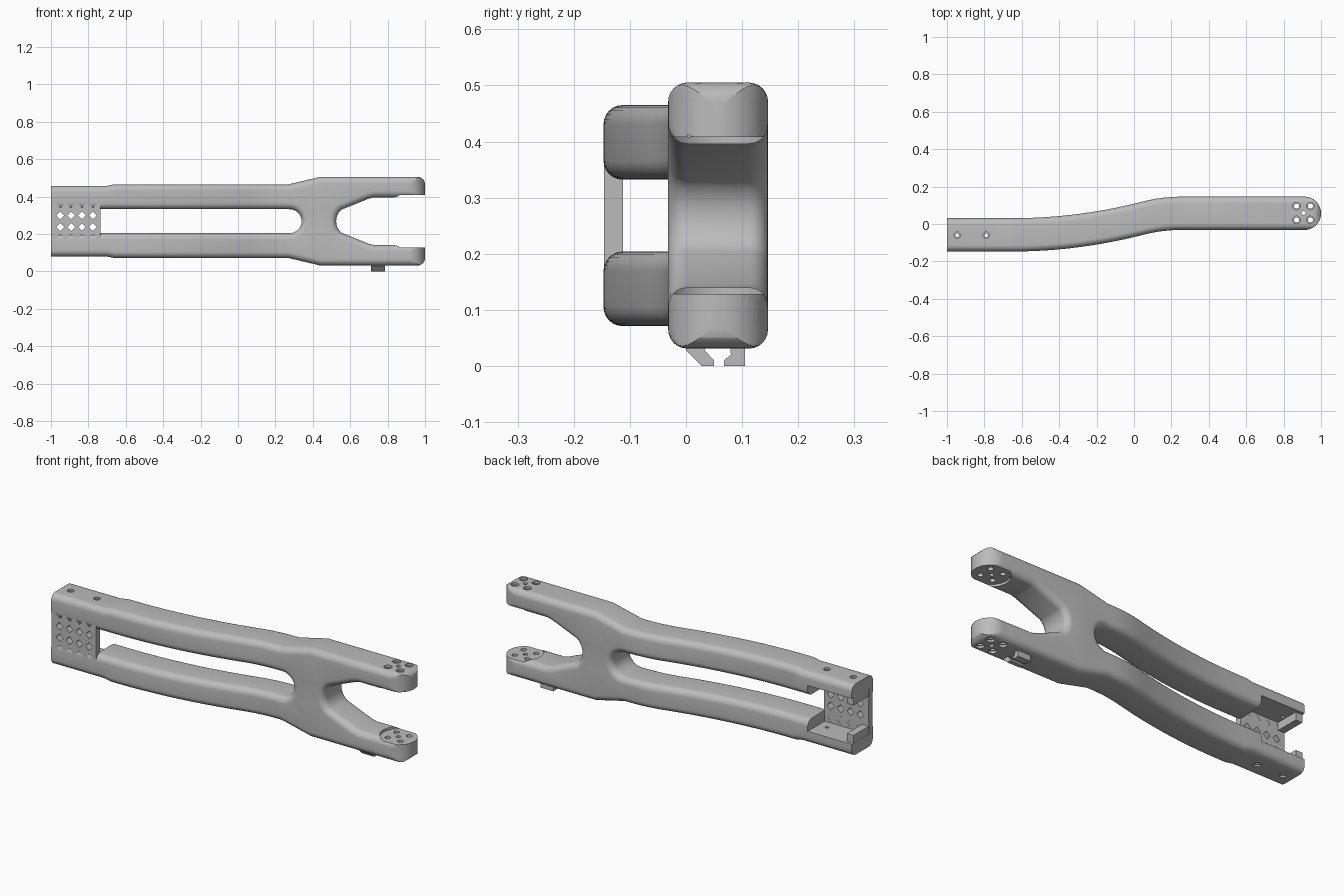
import bpy, bmesh, math
from mathutils import Matrix, Vector

cube = bpy.data.objects.get("Cube")
if cube:
    bpy.data.objects.remove(cube)

MID = 0.268          # height of the symmetry plane
HALF = 0.089         # half depth of the link
FILLET = 0.034       # rounding of the long edges
TIP = 0.911          # centre of the rounded fork ends

grey = bpy.data.materials.new("machined grey")
grey.use_nodes = True
grey.diffuse_color = (0.5, 0.5, 0.5, 1)
grey.node_tree.nodes["Principled BSDF"].inputs["Base Color"].default_value = (0.5, 0.5, 0.5, 1)


def finish(name, bm, helper=False):
    bmesh.ops.recalc_face_normals(bm, faces=bm.faces)
    mesh = bpy.data.meshes.new(name)
    bm.to_mesh(mesh)
    bm.free()
    ob = bpy.data.objects.new(name, mesh)
    bpy.context.collection.objects.link(ob)
    mesh.materials.append(grey)
    ob.hide_render = helper
    return ob


def box(bm, lo, hi):
    lo, hi = Vector(lo), Vector(hi)
    m = Matrix.Translation((lo + hi) / 2) @ Matrix.Diagonal((*(hi - lo), 1))
    bmesh.ops.create_cube(bm, size=1, matrix=m)


def rod(bm, centre, r, depth, axis="Z", sides=24):
    rot = Matrix.Rotation(math.pi / 2, 4, "X") if axis == "Y" else Matrix()
    bmesh.ops.create_cone(bm, cap_ends=True, segments=sides, radius1=r, radius2=r,
                          depth=depth, matrix=Matrix.Translation(centre) @ rot)


def loft(bm, rings):
    # Skin a stack of matching rings and close both ends
    rings = [[bm.verts.new(p) for p in ring] for ring in rings]
    n = len(rings[0])
    for a, b in zip(rings, rings[1:]):
        for i in range(n):
            j = (i + 1) % n
            bm.faces.new((a[i], a[j], b[j], b[i]))
    bm.faces.new(rings[0])
    bm.faces.new(rings[-1])


def cut(ob, cutter):
    mod = ob.modifiers.new(cutter.name, "BOOLEAN")
    mod.operation, mod.solver, mod.object = "DIFFERENCE", "EXACT", cutter
    bpy.context.view_layer.objects.active = ob
    bpy.ops.object.modifier_apply(modifier=mod.name)
    bpy.data.objects.remove(cutter)


def smooth(ob):
    bpy.ops.object.select_all(action="DESELECT")
    ob.select_set(True)
    bpy.context.view_layer.objects.active = ob
    bpy.ops.object.shade_smooth_by_angle(angle=math.radians(32))


def arc(cx, cz, rx, rz, a0, a1, n):
    angles = [math.radians(a0 + (a1 - a0) * i / n) for i in range(n + 1)]
    return [(cx + rx * math.cos(a), cz + rz * math.sin(a)) for a in angles]


def inset(points, d):
    # Offset a clockwise outline inward, leaving the square end flush
    def edge(p, q):
        t = (q - p).normalized()
        flush = p.x < -0.999 and q.x < -0.999
        return Vector((t.y, -t.x)), 0 if flush else d
    pts = [Vector(p) for p in points]
    out = []
    for i, p in enumerate(pts):
        n1, d1 = edge(pts[i - 1], p)
        n2, d2 = edge(p, pts[(i + 1) % len(pts)])
        det = n1.x * n2.y - n1.y * n2.x
        if abs(det) < 1e-4:
            out.append(p + n1 * d1)
        else:
            out.append(p + Vector((d1 * n2.y - d2 * n1.y, d2 * n1.x - d1 * n2.x)) / det)
    return out


def centre_line(x):
    # Two tangent parabolas form the S bend
    slope, a, b, c = 0.256, -0.65, 0.05, 0.25
    if x < a:
        rise = 0
    elif x < b:
        rise = slope * (x - a) ** 2 / (2 * (b - a))
    else:
        rise = slope * (c - a) / 2 - slope * max(c - x, 0) ** 2 / (2 * (c - b))
    return -0.058 + rise


# Outline of the upper half: outer edge, fork tip, fork valley, slot
outer = [(-1, 0.189), (-0.7, 0.189), (-0.66, 0.197), (0.27, 0.197), (0.44, 0.237)]
tip = arc(0.96, 0.197, 0.04, 0.04, 90, 0, 6) + [(1, 0.128)]
valley = [(0.73, 0.128), (0.7, 0.121)] + arc(0.585, 0.0, 0.06, 0.072, 120, 180, 6)
slot = arc(0.275, 0, 0.065, 0.064, 0, 90, 8) + [(-1, 0.064)]

upper_fork = outer + tip + valley
lower_fork = [(x, -z) for x, z in reversed(upper_fork[:-1])]
lower_slot = [(x, -z) for x, z in reversed(slot)]
outline = upper_fork + lower_fork + lower_slot + slot[1:]

# Forked link body: rounded slab, then bent along the S curve
bm = bmesh.new()
layers = []
for i in range(7):
    a = math.radians(15 * i)
    layers.append((HALF - FILLET * (1 - math.cos(a)), FILLET * (1 - math.sin(a))))
layers = [(-y, d) for y, d in layers] + [(y, d) for y, d in reversed(layers)]
loft(bm, [[(p.x, y, MID + p.y) for p in inset(outline, d)] for y, d in layers])
bmesh.ops.recalc_face_normals(bm, faces=bm.faces)
bmesh.ops.triangulate(bm, faces=[f for f in bm.faces if len(f.verts) > 4])
stations = [-0.65 + 0.045 * i for i in range(21)]
stations += [TIP + HALF * math.sin(math.radians(7.5 * i)) for i in range(12)]
for x in stations:
    bmesh.ops.bisect_plane(bm, geom=bm.verts[:] + bm.edges[:] + bm.faces[:],
                           plane_co=(x, 0, 0), plane_no=(1, 0, 0), dist=1e-5)
for v in bm.verts:
    t = min(max((v.co.x - TIP) / HALF, 0), 0.999)
    limit = HALF * math.sqrt(1 - t * t)
    v.co.y = centre_line(v.co.x) + min(max(v.co.y, -limit), limit)
body = finish("forked_link_body", bm)

# Channel in the square end and flat pads inside the fork
bm = bmesh.new()
box(bm, (-1.05, -0.113, MID - 0.122), (-0.74, 0.1, MID + 0.122))
rod(bm, (TIP, 0.059, MID), 0.094, 0.28, sides=48)
cut(body, finish("channel_cutter", bm, True))

# Bolt holes through the fork ends and the square end
bm = bmesh.new()
fork_bolts = [(TIP - 0.005 + sx * 0.037, 0.059 + sy * 0.037) for sx in (-1, 1) for sy in (-1, 1)]
for x, y in fork_bolts:
    rod(bm, (x, y, MID), 0.014, 1)
rod(bm, (TIP - 0.005, 0.059, MID), 0.011, 1)
for x in (-0.945, -0.79):
    rod(bm, (x, -0.06, MID), 0.009, 1)
cut(body, finish("bolt_cutter", bm, True))

# Shallow counterbores on the outer faces
bm = bmesh.new()
for side in (-1, 1):
    for x, y in fork_bolts:
        rod(bm, (x, y, MID + side * 0.25), 0.02, 0.05)
    for x in (-0.945, -0.79):
        rod(bm, (x, -0.06, MID + side * 0.2), 0.017, 0.04)
cut(body, finish("counterbore_cutter", bm, True))
smooth(body)

# Mounting plate with diamond perforations
bm = bmesh.new()
box(bm, (-0.9995, -0.1465, MID - 0.15), (-0.735, -0.112, MID + 0.15))
plate = finish("perforated_plate", bm)
bm = bmesh.new()
for i in range(4):
    for j in range(4):
        rod(bm, (-0.95 + 0.058 * i, -0.13, MID + 0.062 * (j - 1.5)), 0.021, 0.2, "Y", 4)
cut(plate, finish("diamond_cutter", bm, True))

# Retaining lips at the open end of the channel
for side, name in ((1, "upper_end_lip"), (-1, "lower_end_lip")):
    bm = bmesh.new()
    z0, z1 = sorted((MID + side * 0.08, MID + side * 0.13))
    box(bm, (-0.9995, -0.113, z0), (-0.96, 0.015, z1))
    finish(name, bm)

# Cable clip under the lower fork arm
clip_jaws = {
    "clip_front_jaw": [(0, 0.045), (0, 0.028), (0.028, 0), (0.05, 0), (0.05, 0.01), (0.033, 0.028), (0.033, 0.045)],
    "clip_back_jaw": [(0.105, 0.045), (0.105, 0), (0.068, 0), (0.068, 0.01), (0.08, 0.02), (0.078, 0.045)],
}
for name, jaw in clip_jaws.items():
    bm = bmesh.new()
    loft(bm, [[(x, y, z) for y, z in jaw] for x in (0.71, 0.785)])
    finish(name, bm)
